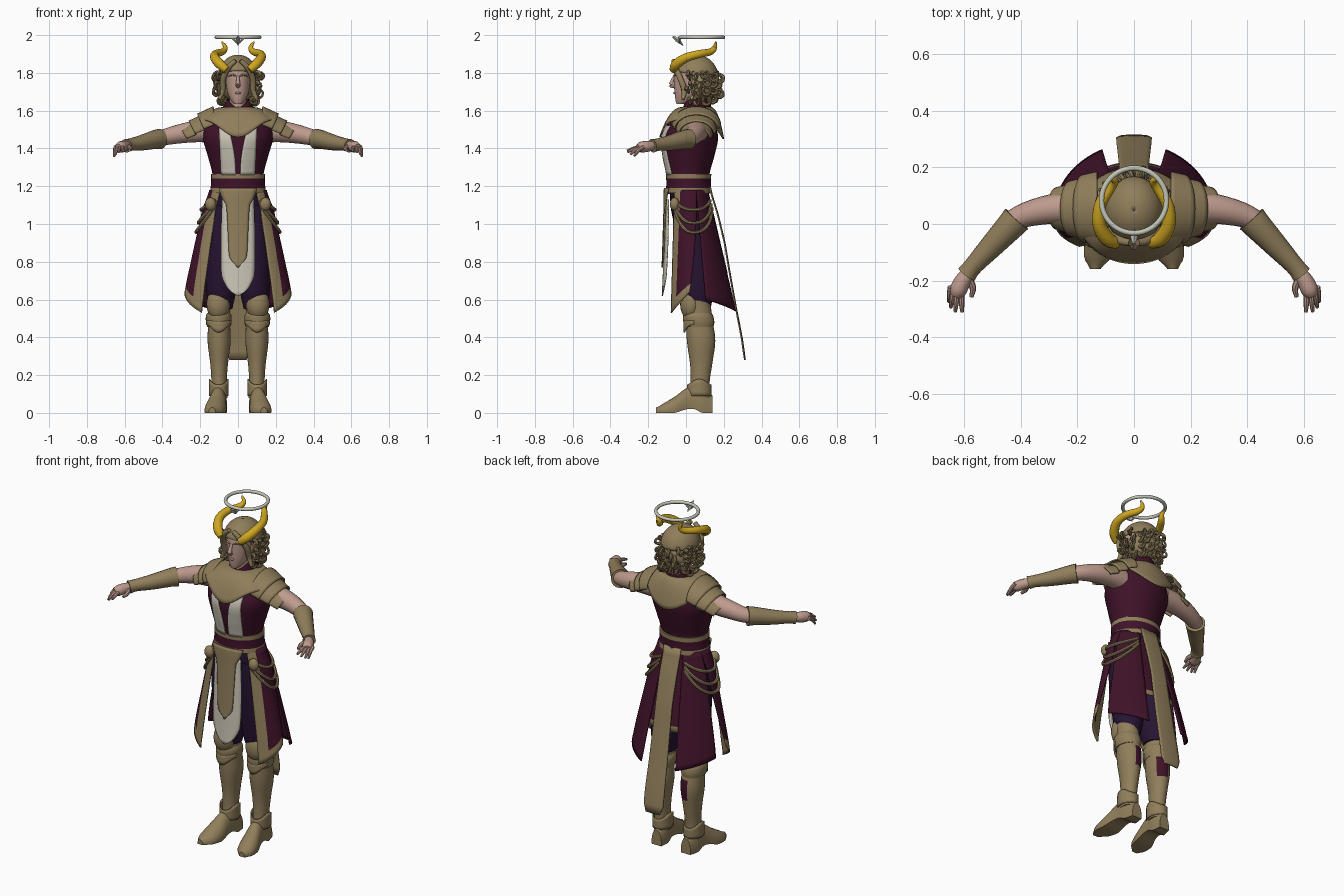
import bpy, bmesh, math, random
from math import sin, cos, pi, radians
from mathutils import Vector

if "Cube" in bpy.data.objects:
    bpy.data.objects.remove(bpy.data.objects["Cube"])
random.seed(4)


def material(name, rgb):
    m = bpy.data.materials.new(name)
    m.use_nodes = True
    m.diffuse_color = (*rgb, 1)
    m.node_tree.nodes["Principled BSDF"].inputs["Base Color"].default_value = (*rgb, 1)
    return m


TAN = material("tan leather", (.28, .21, .105))
RED = material("dark red cloth", (.05, .006, .022))
PURPLE = material("dark purple cloth", (.02, .007, .032))
WHITE = material("off white cloth", (.6, .56, .47))
SKIN = material("skin", (.52, .33, .27))
GOLD = material("gold", (.62, .38, .015))
SILVER = material("pale silver", (.54, .56, .47))
made = []


def lerp(a, b, t):
    return a + (b - a) * t


def prof(table, key):
    """Smooth interpolation of table rows, ordered by their first column."""
    n = len(table)
    i = max(k for k in range(n - 1) if k == 0 or table[k][0] <= key)
    s = min(1, max(0, (key - table[i][0]) / (table[i + 1][0] - table[i][0])))
    rows = [table[min(n - 1, max(0, i + d))] for d in (-1, 0, 1, 2)]
    return [b + .5 * s * (c - a + s * (2*a - 5*b + 4*c - d + s * (3*(b - c) + d - a)))
            for a, b, c, d in zip(*(r[1:] for r in rows))]


def surf(name, f, nu, nv, mats, closed=False, thick=0, rule=None, pair=False):
    """Skin a grid of points f(u, v); closed grids get end caps."""
    mats = mats if isinstance(mats, list) else [mats]
    for side, tag in ((1, "left_"), (-1, "right_")) if pair else ((1, ""),):
        bm = bmesh.new()
        cols = nu if closed else nu + 1
        vs = []
        for j in range(nv + 1):
            row = [Vector(f(i / nu, j / nv)) for i in range(cols)]
            vs.append([bm.verts.new((p.x * side, p.y, p.z)) for p in row])
        for j in range(nv):
            for i in range(nu):
                k = (i + 1) % cols
                face = bm.faces.new((vs[j][i], vs[j][k], vs[j + 1][k], vs[j + 1][i]))
                if rule:
                    face.material_index = rule((i + .5) / nu, (j + .5) / nv, face.calc_center_median())
        if closed and not thick:
            bm.faces.new(vs[0])
            bm.faces.new(vs[-1])
        bmesh.ops.recalc_face_normals(bm, faces=bm.faces)
        me = bpy.data.meshes.new(tag + name)
        bm.to_mesh(me)
        bm.free()
        ob = bpy.data.objects.new(tag + name, me)
        bpy.context.collection.objects.link(ob)
        for m in mats:
            me.materials.append(m)
        if thick:
            mod = ob.modifiers.new("thickness", 'SOLIDIFY')
            mod.thickness, mod.offset = thick, 0
        made.append(ob)


def loft(name, table, mat, cx=0, nv=20, nu=28, **kw):
    """Upright body of elliptical sections: rows of z, rx, ry, cy."""
    def f(u, v):
        z = lerp(table[0][0], table[-1][0], v)
        rx, ry, cy = prof(table, z)
        return cx + rx * cos(2*pi*u), cy + ry * sin(2*pi*u), z
    surf(name, f, nu, nv, mat, closed=True, **kw)


def tube(name, pts, mat, nu=10, nv=14, **kw):
    """Round tube along points given as x, y, z, radius."""
    table = [(i, *p) for i, p in enumerate(pts)]
    def f(u, v):
        k = v * (len(pts) - 1)
        x, y, z, r = prof(table, k)
        a, b = prof(table, max(0, k - .05)), prof(table, min(len(pts) - 1, k + .05))
        q = (Vector(b[:3]) - Vector(a[:3])).to_track_quat('Z', 'Y')
        return Vector((x, y, z)) + q @ Vector((r * cos(2*pi*u), r * sin(2*pi*u), 0))
    surf(name, f, nu, nv, mat, closed=True, **kw)


def ball(name, c, r, mat, **kw):
    def f(u, v):
        p = lerp(.05, pi - .05, v)
        return c[0] + r[0]*sin(p)*cos(2*pi*u), c[1] + r[1]*sin(p)*sin(2*pi*u), c[2] + r[2]*cos(p)
    surf(name, f, 20, 12, mat, closed=True, **kw)


# Torso, with two pale strips following the chest
torso = [(1.16, .14, .11, .015), (1.26, .135, .112, .012), (1.36, .16, .135, .015),
         (1.46, .185, .15, .02), (1.54, .165, .12, .03), (1.6, .09, .08, .055)]
loft("torso", torso, RED, nv=24, nu=40)

def chest_strip(u, v):
    z = lerp(1.26, 1.52, v)
    x = lerp(lerp(.012, .055, v ** 2), lerp(.088, .1, v), u)
    rx, ry, cy = prof(torso, z)
    return x, cy - ry * math.sqrt(1 - (x / rx) ** 2) - .003, z
surf("chest_strip", chest_strip, 6, 14, WHITE, thick=.006, pair=True)

loft("belt", [(1.165, .148, .122, .014), (1.21, .143, .118, .014), (1.265, .142, .12, .014)],
     [TAN, RED], nv=8, nu=36, rule=lambda u, v, c: int(1.195 < c.z < 1.24))

# Shoulder mantle and layered shoulder plates
def mantle(u, v):
    s = sin(2*pi*u)
    edge = 1.55 - .09 * max(0, -s) ** 6 - .1 * max(0, s) ** 3
    return (lerp(.07, .2, v) * cos(2*pi*u), lerp(.055, .03, v) + lerp(.075, .168, v) * s,
            lerp(1.615, edge, v ** 2.2))
surf("shoulder_mantle", mantle, 48, 14, TAN, closed=True, thick=.008)

for i in range(3):
    def plate(u, v, i=i):
        a = radians(lerp(-88, 88, u))
        x = .13 + .045 * i + .085 * v - .035 * (1 - cos(a)) * v
        return x, .055 + (.128 - .022*i - .012*v) * sin(a), 1.52 - .025*i - .02*v + (.1 - .012*i - .02*v) * cos(a)
    surf(f"shoulder_plate_{i + 1}", plate, 20, 6, TAN, thick=.008, pair=True)

# Collar, neck and head
def collar(u, v):
    s = sin(2*pi*u)
    r = lerp(.08, .068, v)
    return r * cos(2*pi*u), .055 + r * s, lerp(1.59, 1.66 - .045 * max(0, -s) ** 4, v)
surf("collar", collar, 32, 6, [RED, TAN], closed=True, thick=.008, rule=lambda u, v, c: int(v < .3))
loft("neck", [(1.54, .055, .055, .045), (1.62, .046, .05, .04), (1.7, .045, .05, .04)], SKIN, nv=6)
loft("head", [(1.635, .02, .02, -.03), (1.65, .036, .045, -.01), (1.69, .055, .068, .008),
              (1.75, .064, .08, .016), (1.82, .066, .08, .02), (1.87, .045, .055, .03)], SKIN)
tube("nose", [(0, -.06, 1.785, .007), (0, -.074, 1.755, .01), (0, -.078, 1.735, .013), (0, -.06, 1.725, .006)], SKIN)
tube("eyebrow", [(.012, -.062, 1.784, .004), (.03, -.058, 1.79, .005), (.05, -.036, 1.782, .003)], TAN, pair=True)
tube("lips", [(-.02, -.047, 1.692, .003), (0, -.062, 1.694, .006), (.02, -.047, 1.692, .003)], SKIN)

# Cap and curly hair
def cap(u, v):
    s = sin(2*pi*u)
    p = lerp(.03, radians(88 - 12 * max(0, -s)), v)
    return .1 * sin(p) * cos(2*pi*u), .05 + .115 * sin(p) * s, 1.785 + .107 * cos(p)
surf("cap", cap, 32, 12, TAN, closed=True, thick=.008)
ball("back_hair", (0, .085, 1.735), (.095, .08, .09), TAN)
tube("front_lock", [(.012, -.066, 1.865, .012), (.05, -.058, 1.83, .015), (.078, -.03, 1.77, .016),
                    (.08, -.01, 1.71, .016), (.1, -.015, 1.66, .008)], TAN, pair=True)
for row in range(4):
    for k in range(11):
        a = radians(lerp(-28, 208, k / 10) + random.uniform(-8, 8))
        z = 1.66 + .04 * row + random.uniform(-.012, .012)
        r = .098 + .01 * (row % 2) + random.uniform(0, .015) - .012 * (row == 0)
        w = random.uniform(.014, .022)
        out, flat = Vector((cos(a), sin(a), 0)), Vector((-sin(a), cos(a), 0))
        c = Vector((0, .06, z)) + out * r
        coil = []
        for t in range(8):
            b = t * .95 + k
            p = c + (out * random.uniform(.6, 1) + flat * .5) * w * cos(b) + Vector((0, 0, w * sin(b))) + flat * .003 * t
            coil.append((*p, .011 - .0008 * t))
        tube(f"curl_{row}_{k}", coil, TAN, nu=7, nv=18)

# Horns and floating ring
tube("horn", [(.06, -.068, 1.815, .02), (.095, -.052, 1.845, .026), (.123, .0, 1.88, .024),
              (.118, .07, 1.9, .021), (.082, .13, 1.912, .018), (.068, .152, 1.935, .013),
              (.085, .158, 1.965, .004)], GOLD, nu=14, nv=28, pair=True)
bpy.ops.mesh.primitive_torus_add(location=(0, .083, 1.988), major_radius=.115, minor_radius=.0095,
                                 major_segments=48, minor_segments=10)
halo = bpy.context.object
halo.name = "halo"
halo.data.materials.append(SILVER)
made.append(halo)
tube("halo_spike", [(0, -.07, 1.992, .004), (0, -.045, 1.975, .012), (0, -.015, 1.945, .002)], SILVER, nu=4, nv=4)
tube("halo_prong", [(.03, -.03, 1.985, .005), (.014, -.035, 1.968, .006), (0, -.03, 1.955, .004)], SILVER, nu=6, nv=4, pair=True)

# Arms, bracers and hands
tube("arm", [(.14, .06, 1.49, .06), (.22, .058, 1.49, .058), (.32, .048, 1.475, .05),
             (.42, .015, 1.452, .04), (.5, -.07, 1.435, .035)], SKIN, nu=18, nv=20, pair=True)
tube("bracer", [(.415, .018, 1.45, .054), (.44, -.01, 1.447, .05), (.51, -.085, 1.43, .041),
                (.57, -.15, 1.42, .033), (.592, -.178, 1.414, .036)], TAN, nu=18, nv=14, pair=True)
tube("palm", [(.58, -.165, 1.416, .022), (.605, -.2, 1.412, .029), (.622, -.235, 1.407, .03),
              (.632, -.255, 1.403, .02)], SKIN, pair=True)
for i, (x, y, drop) in enumerate([(.608, -.312, .02), (.632, -.31, .028), (.648, -.295, .04), (.655, -.275, .05)]):
    kx, ky = .612 + .012 * i, -.24 + .006 * i
    tube(f"finger_{i + 1}", [(kx, ky, 1.408, .011), (lerp(kx, x, .6), lerp(ky, y, .55), 1.405 - drop * .3, .01),
                             (x, y, 1.408 - drop, .006)], SKIN, nu=8, nv=8, pair=True)
tube("thumb", [(.585, -.195, 1.41, .014), (.57, -.225, 1.4, .012), (.575, -.258, 1.39, .007)], SKIN, nu=8, nv=8, pair=True)

# Skirt flaps, all lying on one flared surface
def skirt(deg, z, k=1):
    a, t = radians(deg), (1.18 - z) / .6
    rx = prof([(.5, .3), (.6, .285), (.85, .235), (1.08, .185), (1.19, .146)], z)[0]
    ry = lerp(.103, .125, t) if a < 0 else .1 + .15 * t
    return rx * k * cos(a), .02 + ry * k * sin(a), z

surf("front_flap", lambda u, v: skirt(lerp(-50, lerp(20, 0, v), u), lerp(1.18, lerp(.53, .64, u), v)),
     16, 24, [RED, TAN], thick=.008, pair=True, rule=lambda u, v, c: int(u < .3 or v > .93))
surf("back_flap", lambda u, v: skirt(lerp(20, 68, u), lerp(1.18, lerp(.6, .54, u), v)),
     14, 20, RED, thick=.008, pair=True)
surf("rear_cover", lambda u, v: skirt(lerp(62, 118, u), lerp(1.18, .74, v), .94),
     14, 14, [RED, TAN], thick=.006, rule=lambda u, v, c: int(v > .95))
for i, sag in enumerate((.05, .1, .13)):
    tube(f"hip_cord_{i + 1}", [(*skirt(lerp(-48, 64, t / 8), 1.125 - .02*i - sag * 4 * (t/8) * (1 - t/8), 1.05), .009)
                               for t in range(9)], TAN, nu=7, nv=24, pair=True)
ball("hip_pouch", (.145, -.06, 1.105), (.03, .025, .035), TAN, pair=True)

# Long hanging panels
def hanging(name, table, mat, nv, lift=0, bow=0.0):
    """Rows of z, y, half width."""
    def f(u, v):
        z = lerp(table[0][0], table[-1][0], v)
        y, hw = prof(table, z)
        x = hw * (2*u - 1)
        return x, y - lift + bow * x * x, z
    surf(name, f, 8, nv, mat, thick=.007)

hanging("front_panel", [(.62, -.125, .006), (.65, -.123, .05), (.72, -.12, .085), (.9, -.113, .09),
                        (1.13, -.107, .084)], WHITE, 24, bow=2)
hanging("front_panel_center", [(.77, -.118, .004), (.82, -.116, .044), (.95, -.112, .053), (1.1, -.108, .062),
                               (1.14, -.108, .085), (1.19, -.106, .1)], TAN, 24, lift=.008, bow=2)
hanging("back_panel", [(.28, .313, .045), (.3, .31, .062), (.6, .258, .058), (.9, .207, .053),
                       (1.05, .17, .055), (1.2, .128, .055)], TAN, 20, bow=-1)

# Trousers
loft("hips", [(.98, .14, .09, .03), (1.08, .15, .1, .02), (1.18, .135, .1, .015)], PURPLE, nv=8)
loft("trouser", [(.55, .06, .065, .065), (.62, .076, .085, .06), (.75, .085, .095, .05), (.95, .085, .1, .035),
                 (1.1, .07, .09, .02)], PURPLE, cx=.09, pair=True)

# Boots: calf, cuff, knee guard, ankle guard and foot
loft("boot_shaft", [(.08, .045, .055, .075), (.16, .041, .05, .075), (.25, .046, .058, .08), (.38, .061, .075, .08),
                    (.47, .058, .072, .072), (.6, .06, .068, .06)], [TAN, RED], cx=.1, nv=26, pair=True,
     rule=lambda u, v, c: int(.33 < c.z < .44 and c.y > .125 and abs(c.x) < .115))
loft("boot_cuff", [(.455, .062, .076, .07), (.48, .068, .082, .068), (.515, .068, .08, .064), (.53, .06, .072, .062)],
     TAN, cx=.102, nv=8, pair=True)
ball("knee_guard", (.105, .025, .575), (.062, .056, .085), TAN, pair=True)

def shin_point(u, v):
    a = radians(lerp(200, 340, u))
    drop = .045 * max(0, -sin(a)) ** 4
    return .102 + .067 * cos(a), .07 + .08 * sin(a), lerp(.49, .47 - drop, v)
surf("shin_point", shin_point, 14, 3, TAN, thick=.008, pair=True)

def ankle_guard(u, v):
    s = sin(2*pi*u)
    top = .15 + .03 * abs(cos(2*pi*u)) ** 3
    return .102 + .049 * cos(2*pi*u), .07 + .062 * s, lerp(.09, top, v)
surf("ankle_guard", ankle_guard, 24, 4, TAN, closed=True, thick=.006, pair=True)

foot = [(-.16, .137, .018, .028, 0), (-.12, .128, .048, .05, 0), (-.06, .118, .056, .085, 0), (0, .108, .046, .13, .018),
        (.045, .103, .042, .15, .02), (.085, .1, .042, .15, 0), (.14, .096, .032, .09, 0)]

def foot_shape(u, v):
    y = lerp(-.16, .14, v)
    cx, hw, h, base = prof(foot, y)
    s = sin(2*pi*u)
    return cx + hw * cos(2*pi*u), y, max(0, base) + (h - base) * max(0, s + .25) / 1.25
surf("foot", foot_shape, 24, 20, TAN, closed=True, pair=True)

# Smooth shading with sharp edges kept
bpy.ops.object.select_all(action='DESELECT')
for ob in made:
    ob.select_set(True)
bpy.context.view_layer.objects.active = made[0]
bpy.ops.object.shade_smooth_by_angle(angle=radians(40))
